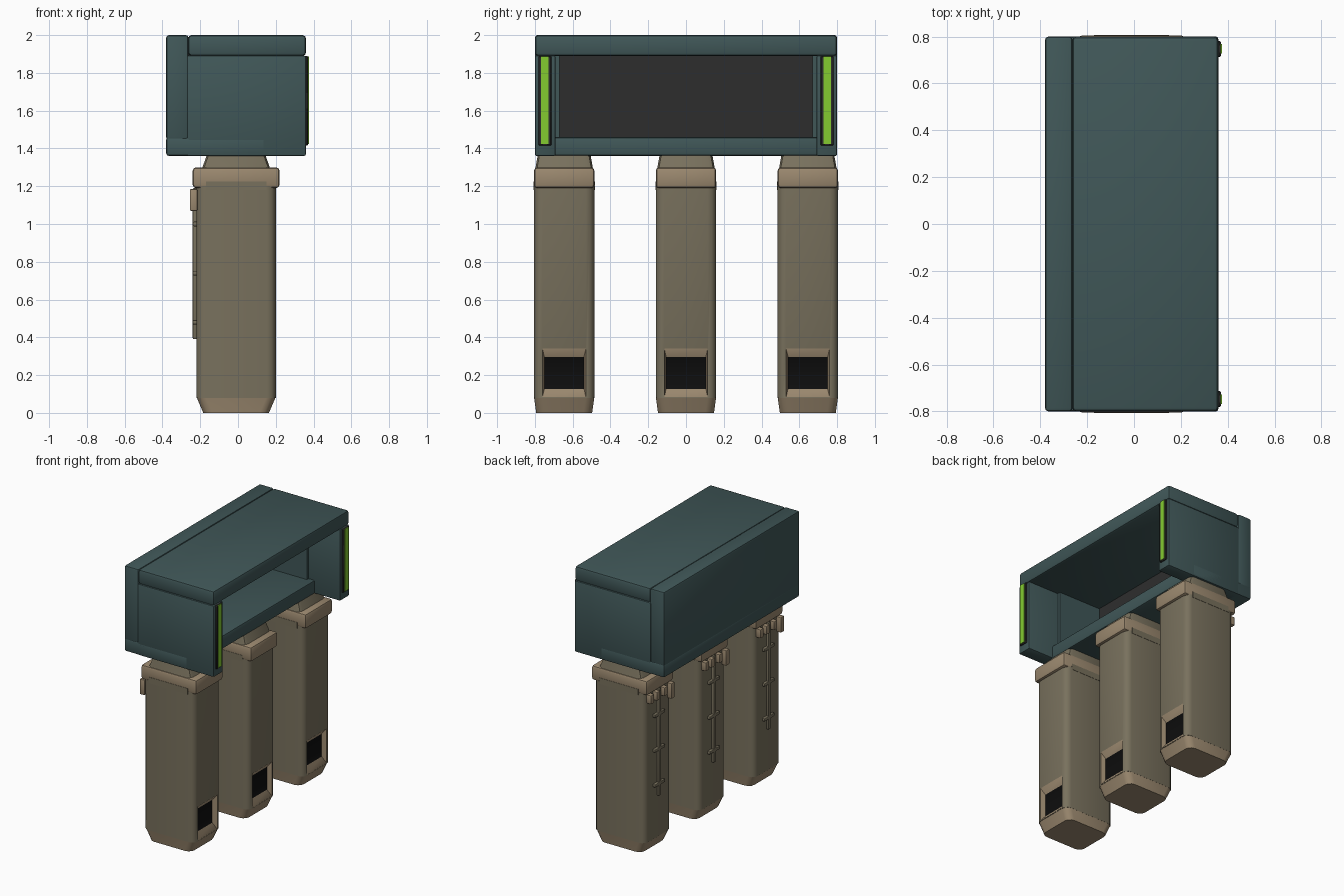
import bpy, bmesh, math
from mathutils import Vector

cube = bpy.data.objects.get("Cube")
if cube:
    bpy.data.objects.remove(cube, do_unlink=True)


def material(name, r, g, b):
    m = bpy.data.materials.new(name)
    m.use_nodes = True
    m.diffuse_color = (r, g, b, 1)
    bsdf = m.node_tree.nodes["Principled BSDF"]
    bsdf.inputs["Base Color"].default_value = (r, g, b, 1)
    bsdf.inputs["Roughness"].default_value = 0.7
    return m


TEAL = material("dark teal", 0.051, 0.095, 0.097)
BROWN = material("olive brown", 0.19, 0.165, 0.11)
TAN = material("tan", 0.33, 0.25, 0.16)
GREY = material("charcoal", 0.027, 0.027, 0.027)
BLACK = material("black", 0.004, 0.004, 0.004)
GREEN = material("lime light", 0.23, 0.60, 0.03)


def finish(bm, name, mats):
    bmesh.ops.recalc_face_normals(bm, faces=bm.faces)
    me = bpy.data.meshes.new(name)
    bm.to_mesh(me)
    bm.free()
    for m in mats:
        me.materials.append(m)
    ob = bpy.data.objects.new(name, me)
    bpy.context.collection.objects.link(ob)
    bpy.ops.object.select_all(action="DESELECT")
    ob.select_set(True)
    bpy.context.view_layer.objects.active = ob
    bpy.ops.object.shade_smooth_by_angle(angle=math.radians(40))
    return ob


def block_mesh(lo, hi, bottom=(0, 0), top=(0, 0)):
    """Box between two corners, its bottom or top drawn in by (x, y)."""
    lo, hi = Vector(lo), Vector(hi)
    bm = bmesh.new()
    bmesh.ops.create_cube(bm, size=1)
    for v in bm.verts:
        inset = top if v.co.z > 0 else bottom
        sx, sy = math.copysign(1, v.co.x), math.copysign(1, v.co.y)
        v.co = Vector([(a + b) / 2 + c * (b - a) for a, b, c in zip(lo, hi, v.co)])
        v.co.x -= sx * inset[0]
        v.co.y -= sy * inset[1]
    return bm


def bevel(bm, width, segments, upright=False):
    edges = [e for e in bm.edges
             if not upright or abs(e.verts[0].co.z - e.verts[1].co.z) > 0.01]
    bmesh.ops.bevel(bm, geom=edges, offset=width, segments=segments,
                    profile=0.5, affect="EDGES")


def block(name, lo, hi, mat, width=0.0, segments=2, upright=False, **taper):
    bm = block_mesh(lo, hi, **taper)
    if width:
        bevel(bm, width, segments, upright)
    return finish(bm, name, [mat])


# Cabinet shell
block("back_slab", (-0.38, -0.8, 1.445), (-0.262, 0.8, 2.0), TEAL, 0.014)
block("roof", (-0.264, -0.8, 1.89), (0.36, 0.8, 2.0), TEAL, 0.018)
block("floor", (-0.38, -0.8, 1.36), (0.15, 0.8, 1.46), TEAL, 0.014)
block("back_panel", (-0.264, -0.69, 1.44), (-0.255, 0.69, 1.9), GREY)

# End walls with light strips
for side, s in (("right", -1), ("left", 1)):
    def span(a, b):
        return sorted((s * a, s * b))
    y0, y1 = span(0.69, 0.8)
    block(f"end_wall_{side}", (-0.27, y0, 1.36), (0.36, y1, 1.892), TEAL, 0.01)
    y0, y1 = span(0.67, 0.70)
    block(f"inner_trim_{side}", (-0.26, y0, 1.45), (0.1, y1, 1.895), TEAL)
    y0, y1 = span(0.712, 0.782)
    block(f"light_frame_{side}", (0.35, y0, 1.415), (0.371, y1, 1.89), GREY, 0.005, 1)
    y0, y1 = span(0.728, 0.768)
    block(f"light_strip_{side}", (0.36, y0, 1.423), (0.375, y1, 1.887), GREEN)


def leg_body(name, cy):
    """Rounded column with a sunken vent low on its +x face."""
    bm = block_mesh((-0.22, cy - 0.16, 0.08), (0.2, cy + 0.16, 1.2))
    bevel(bm, 0.045, 3, upright=True)
    vent_z, half_y, half_z = 0.212, 0.125, 0.128
    cuts = [((0, cy - half_y, 0), (0, 1, 0)), ((0, cy + half_y, 0), (0, 1, 0)),
            ((0, 0, vent_z + half_z), (0, 0, 1)), ((0, 0, vent_z - half_z), (0, 0, 1))]
    # Only the flat +x face is split, so the column stays clean elsewhere
    bm.faces.ensure_lookup_table()
    front = [max(bm.faces, key=lambda f: f.calc_center_median().x)]
    flat_half = 0.115
    cuts[0] = ((0, cy - flat_half, 0), (0, 1, 0))
    cuts[1] = ((0, cy + flat_half, 0), (0, 1, 0))
    for co, no in cuts[2:]:
        geom = [f for f in bm.faces if f.normal.x > 0.99]
        geom += list({e for f in geom for e in f.edges}) + list({v for f in geom for v in f.verts})
        bmesh.ops.bisect_plane(bm, geom=geom, plane_co=co, plane_no=no)
    bm.normal_update()
    vent = min((f for f in bm.faces if f.normal.x > 0.99),
               key=lambda f: abs(f.calc_center_median().z - vent_z))
    rim = bmesh.ops.inset_region(bm, faces=[vent], thickness=0.02, depth=0)["faces"]
    for f in rim:
        f.material_index = 1
    vent.material_index = 2
    for v in vent.verts:
        v.co.x -= 0.035
        v.co.y = cy + math.copysign(0.105, v.co.y - cy)
        v.co.z = vent_z + math.copysign(0.085, v.co.z - vent_z)
    return finish(bm, name, [BROWN, TAN, BLACK])


# Three legs
for tag, cy in (("front", -0.645), ("middle", 0.0), ("back", 0.645)):
    leg_body(f"{tag}_leg", cy)
    block(f"{tag}_foot", (-0.22, cy - 0.16, 0.0), (0.2, cy + 0.16, 0.085), TAN,
          0.045, 3, True, bottom=(0.036, 0.012))
    block(f"{tag}_cap", (-0.24, cy - 0.16, 1.19), (0.22, cy + 0.16, 1.3), TAN, 0.018)
    block(f"{tag}_neck", (-0.19, cy - 0.152, 1.295), (0.17, cy + 0.152, 1.365), BROWN,
          0.03, 2, True, top=(0.025, 0.012))
    for s in (-1, 1):
        y = cy + s * 0.16
        block(f"{tag}_cap_plate", (-0.17, y - 0.002, 1.18), (0.15, y + 0.002, 1.225), BROWN)
    # Conduit with cross pegs and hanging clips on the -x face
    block(f"{tag}_conduit", (-0.24, cy - 0.014, 0.39), (-0.215, cy + 0.014, 1.19), BROWN, 0.007)
    for z in (0.48, 0.74, 1.0):
        block(f"{tag}_peg", (-0.24, cy - 0.06, z - 0.012), (-0.215, cy + 0.06, z + 0.012),
              BROWN, 0.006)
    for dy in (0.11, 0.04, -0.05, -0.13):
        low = 1.07 if dy < -0.1 else 1.12
        block(f"{tag}_clip", (-0.255, cy + dy - 0.02, low), (-0.215, cy + dy + 0.02, 1.185),
              TAN, 0.006)
